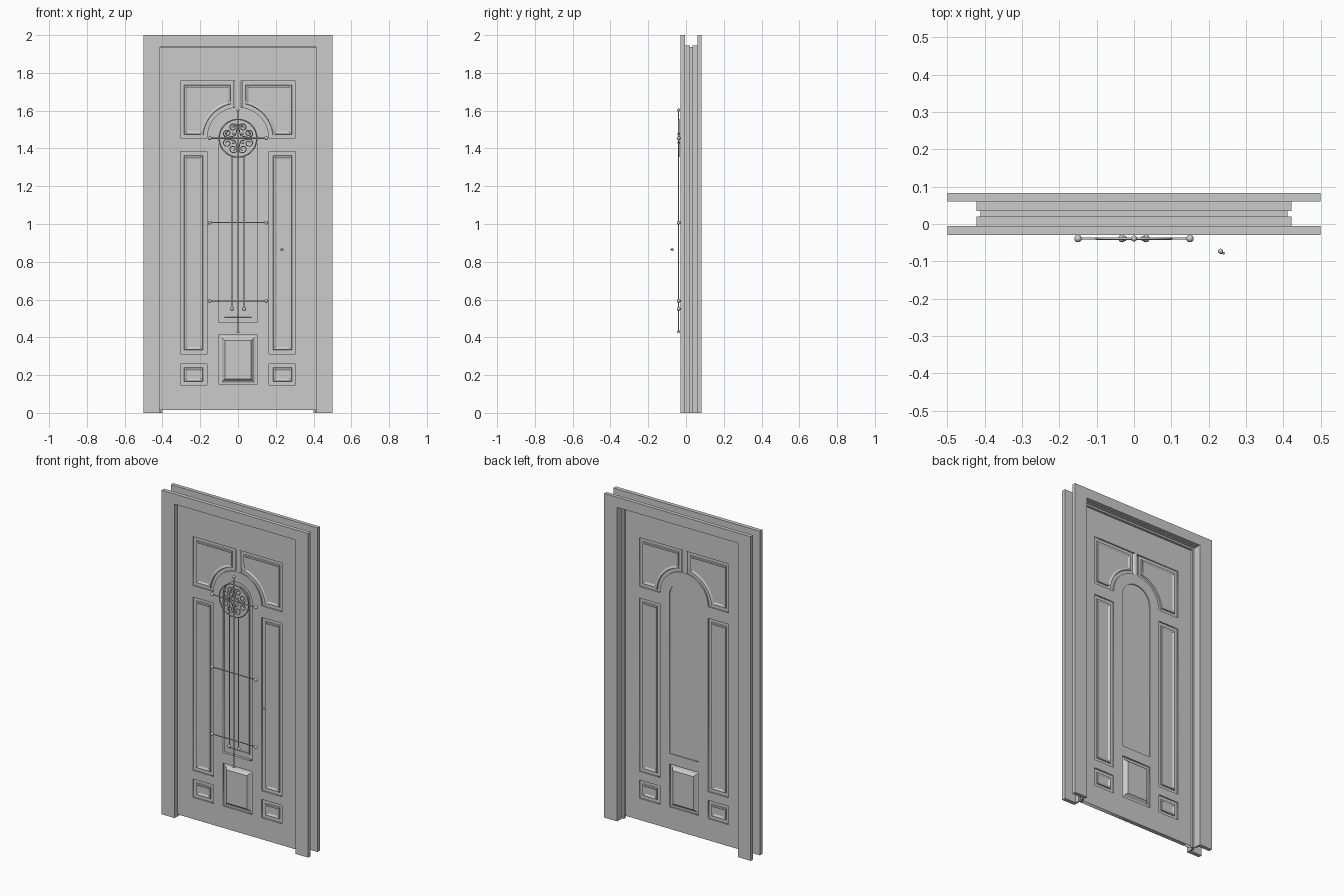
import bpy, bmesh, math
from mathutils import Vector

if "Cube" in bpy.data.objects:
    bpy.data.objects.remove(bpy.data.objects["Cube"])

YF, YB = -0.005, 0.02          # door front and back faces
YM = (YF + YB) / 2
ZC = 1.454                     # centre of the arch


def mesh_obj(name, bm):
    bmesh.ops.recalc_face_normals(bm, faces=bm.faces)
    me = bpy.data.meshes.new(name)
    bm.to_mesh(me)
    bm.free()
    ob = bpy.data.objects.new(name, me)
    bpy.context.collection.objects.link(ob)
    return ob


def prism(name, pts, y0, y1):
    bm = bmesh.new()
    f = bm.faces.new([bm.verts.new((x, y0, z)) for x, z in pts])
    r = bmesh.ops.extrude_face_region(bm, geom=[f])
    vs = [v for v in r['geom'] if isinstance(v, bmesh.types.BMVert)]
    bmesh.ops.translate(bm, verts=vs, vec=(0, y1 - y0, 0))
    return mesh_obj(name, bm)


def u_frame(name, xi, xo, zi, zo, y0, y1):
    return prism(name, [(-xo, 0), (-xi, 0), (-xi, zi), (xi, zi), (xi, 0),
                        (xo, 0), (xo, zo), (-xo, zo)], y0, y1)


def rect(x0, x1, z0, z1):
    return [(x0, z0), (x1, z0), (x1, z1), (x0, z1)]


def arc(r, a0, a1, n=20):
    return [(r * math.cos(math.radians(a0 + (a1 - a0) * i / n)),
             ZC + r * math.sin(math.radians(a0 + (a1 - a0) * i / n))) for i in range(n + 1)]


def flip(pts):
    return [(-x, z) for x, z in reversed(pts)]


def inset(pts, d):
    # mitred inset of a counter-clockwise outline
    out = []
    for i, p in enumerate(pts):
        p = Vector(p)
        e0 = (p - Vector(pts[i - 1])).normalized()
        e1 = (Vector(pts[(i + 1) % len(pts)]) - p).normalized()
        n0, n1 = Vector((-e0.y, e0.x)), Vector((-e1.y, e1.x))
        out.append(p + (n0 + n1) * (d / (1 + n0.dot(n1))))
    return out


def panel(name, pts, front, back=None):
    # stepped panel: rings of (inset, y) on the front and the back
    back = back or [(d, 2 * YM - y) for d, y in front]
    bm = bmesh.new()
    for rings in (front, back):
        loops = [[bm.verts.new((p[0], y, p[1])) for p in inset(pts, d)] for d, y in rings]
        for a, b in zip(loops, loops[1:]):
            for i in range(len(a)):
                j = (i + 1) % len(a)
                bm.faces.new((a[i], a[j], b[j], b[i]))
        bm.faces.new(loops[-1])
    bmesh.ops.remove_doubles(bm, verts=bm.verts, dist=1e-5)
    return mesh_obj(name, bm)


def rod(name, pts, r=0.003, closed=False):
    cu = bpy.data.curves.new(name, 'CURVE')
    cu.dimensions = '3D'
    cu.bevel_depth = r
    cu.bevel_resolution = 2
    cu.use_fill_caps = True
    s = cu.splines.new('POLY')
    s.points.add(len(pts) - 1)
    for q, p in zip(s.points, pts):
        q.co = (*p, 1)
    s.use_cyclic_u = closed
    ob = bpy.data.objects.new(name, cu)
    bpy.context.collection.objects.link(ob)
    return ob


def ball(name, loc, r=0.01):
    bpy.ops.mesh.primitive_uv_sphere_add(segments=16, ring_count=10, radius=r, location=loc)
    bpy.context.object.name = name
    bpy.ops.object.shade_smooth()


# casings on both wall faces, and the stepped jamb between them
u_frame('front_casing', 0.412, 0.5, 1.937, 2, -0.03, -0.006)
u_frame('back_casing', 0.412, 0.5, 1.937, 2, 0.06, 0.083)
u_frame('jamb_front', 0.411, 0.422, 1.936, 1.946, -0.006, 0.02)
u_frame('jamb_stop', 0.4, 0.411, 1.925, 1.936, 0.02, 0.035)
u_frame('jamb_back', 0.411, 0.422, 1.936, 1.946, 0.035, 0.06)

# outlines of the panel openings
side = rect(0.165, 0.305, 0.313, 1.383)
small = rect(0.165, 0.305, 0.147, 0.26)
lower = rect(-0.1, 0.1, 0.149, 0.414)
lite = [(-0.1, 0.478), (0.1, 0.478)] + arc(0.1, 0, 180)
top = [(0.305, ZC), (0.305, 1.756), (-0.305, 1.756), (-0.305, ZC)] + arc(0.165, 180, 0, 32)
upper = [(0.305, ZC), (0.305, 1.756), (0.02, 1.756)] + arc(0.165, 83, 0)

# door leaf: flat outline with holes, filled and thickened
cu = bpy.data.curves.new('door_leaf', 'CURVE')
cu.dimensions = '2D'
cu.fill_mode = 'BOTH'
cu.extrude = (YB - YF) / 2
for pts in (rect(-0.41, 0.41, 0.014, 1.935), side, flip(side), small, flip(small), lower, lite, top):
    s = cu.splines.new('POLY')
    s.points.add(len(pts) - 1)
    for q, p in zip(s.points, pts):
        q.co = (p[0], p[1], 0, 1)
    s.use_cyclic_u = True
leaf = bpy.data.objects.new('door_leaf', cu)
leaf.rotation_euler.x = math.pi / 2
leaf.location.y = YM
bpy.context.collection.objects.link(leaf)

# raised panels
field = [(0, 0.003), (0.02, 0.003), (0.022, -0.004), (0.028, -0.004), (0.036, 0.001)]
for name, pts in (('side_panel', side), ('small_panel', small), ('upper_panel', upper)):
    panel(name + '_right', pts, field)
    panel(name + '_left', flip(pts), field)
panel('lower_panel', lower, [(0, 0.005), (0.008, 0.005), (0.016, 0.002), (0.03, -0.014)])

# arched light with an inner front bead
panel('arched_light', lite,
      [(0, 0.012), (0.028, 0.012), (0.029, 0.007), (0.034, 0.007), (0.035, 0.012)],
      [(0, 0.014), (0.03, 0.014)])

# half-round mullion above the arch
bpy.ops.mesh.primitive_cylinder_add(vertices=24, radius=0.018, depth=0.15, location=(0, YM, 1.682))
mullion = bpy.context.object
mullion.name = 'top_mullion'
mullion.scale.y = 0.7
bpy.ops.object.shade_smooth_by_angle()

# grille rods with ball ends
YG = -0.039
rod('grille_centre_rod', [(0, YG, 0.43), (0, YG, 1.603)])
for z in (0.43, 1.603):
    ball('grille_ball', (0, YG, z), 0.008)
for z in (0.593, 1.007, ZC):
    rod('grille_cross_rod', [(-0.15, YG, z), (0.15, YG, z)])
    for sx in (-1, 1):
        ball('grille_ball', (sx * 0.15, YG, z))
for sx in (-1, 1):
    rod('grille_side_rod', [(sx * 0.032, YG, 0.55), (sx * 0.032, YG, 1.36)])
    ball('grille_ball', (sx * 0.032, YG, 0.55))
    for sz in (-1, 1):
        ball('rosette_ball', (sx * 0.025, YG, ZC + sz * 0.023), 0.007)

# rosette: ring and four heart-shaped scroll pairs
rod('rosette_ring', [(x, YG, z) for x, z in arc(0.1, 0, 350, 35)], 0.0035, True)
for k in range(4):
    a = math.radians(45 + 90 * k)
    u, v = Vector((math.cos(a), math.sin(a))), Vector((-math.sin(a), math.cos(a)))
    for sgn in (-1, 1):
        pts = []
        for i in range(29):
            t = i / 28
            if t < 0.5:      # sweep out from the rosette centre
                s = t * 2
                d, w = 0.02 + 0.038 * s, 0.044 * math.sin(s * math.pi / 2)
            else:            # curl back in a tightening spiral
                s = t * 2 - 1
                r = 0.022 * (1 - 0.65 * s)
                th = s * math.radians(400)
                d, w = 0.058 + r * math.sin(th), 0.022 + r * math.cos(th)
            p = u * d + v * (w * sgn)
            pts.append((p.x, YG, ZC + p.y))
        rod('rosette_scroll', pts, 0.0025)

# tiny handle piece
ball('handle_knob', (0.232, -0.073, 0.865), 0.007)
rod('handle_lever', [(0.23, -0.076, 0.865), (0.243, -0.079, 0.865)], 0.003)
